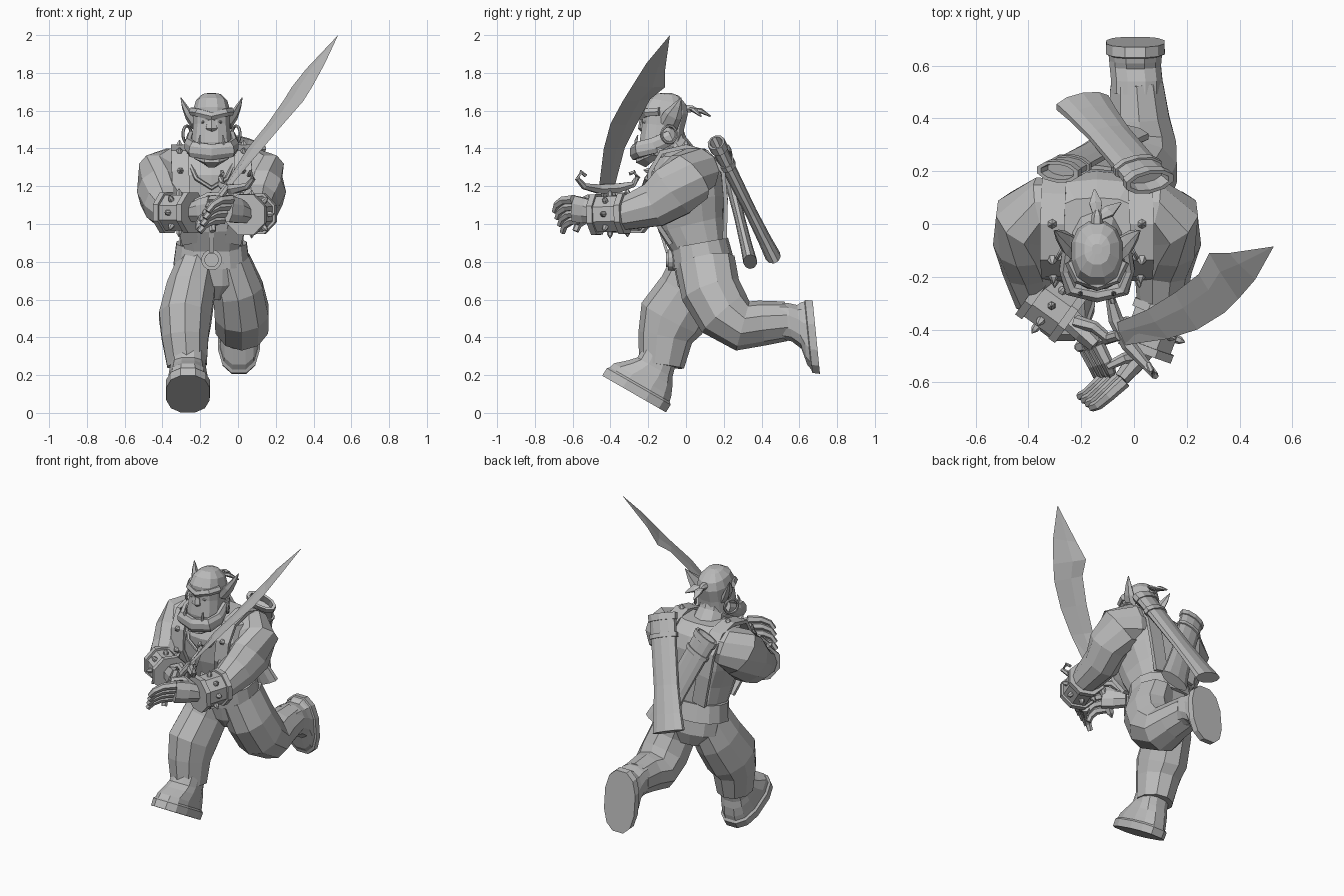
import bpy, bmesh
from math import sin, cos, pi, copysign
from mathutils import Vector

default = bpy.data.objects.get("Cube")
if default:
    bpy.data.objects.remove(default, do_unlink=True)

# One clay grey material for every part
clay = bpy.data.materials.new("clay_grey")
clay.use_nodes = True
clay.diffuse_color = (.5, .5, .5, 1)
clay.node_tree.nodes["Principled BSDF"].inputs["Base Color"].default_value = clay.diffuse_color

X, Y, Z = Vector((1, 0, 0)), Vector((0, 1, 0)), Vector((0, 0, 1))
MID = -.14          # x of the body's own centre line
SIDES = (("right", -1), ("left", 1))


def finish(name, bm):
    """Turn a bmesh into a flat shaded object."""
    bmesh.ops.recalc_face_normals(bm, faces=bm.faces)
    mesh = bpy.data.meshes.new(name)
    bm.to_mesh(mesh)
    bm.free()
    mesh.materials.append(clay)
    obj = bpy.data.objects.new(name, mesh)
    bpy.context.scene.collection.objects.link(obj)
    return obj


def tube(name, rows, ref=X, n=10, power=1.0, axis=None):
    """Loft oval rings along a path; rows are (x, y, z, radius along ref, other radius).
    A fixed axis keeps all the rings parallel."""
    bm = bmesh.new()
    path = [Vector(row[:3]) for row in rows]
    rings = []
    for i, row in enumerate(rows):
        along = (axis or path[min(i + 1, len(path) - 1)] - path[max(i - 1, 0)]).normalized()
        u = (ref - along * ref.dot(along)).normalized()
        v = along.cross(u)
        ring = []
        for k in range(n):
            a = 2 * pi * (k + .5) / n
            c, s = (copysign(abs(f) ** power, f) for f in (cos(a), sin(a)))
            ring.append(bm.verts.new(path[i] + u * c * row[3] + v * s * row[-1]))
        rings.append(ring)
    for low, high in zip(rings, rings[1:]):
        for k in range(n):
            j = (k + 1) % n
            bm.faces.new((low[k], low[j], high[j], high[k]))
    bm.faces.new(rings[0][::-1])
    bm.faces.new(rings[-1])
    return finish(name, bm)


def rope(name, points, r, ref=X, n=6, tip=1.0):
    """Tube of even radius, optionally thinning to its end."""
    last = len(points) - 1
    return tube(name, [(*p, r * (1 + (tip - 1) * i / last)) for i, p in enumerate(points)], ref, n)


def stud(name, place, direction, r=.02):
    """Pointed metal stud."""
    d = Vector(direction).normalized()
    p = Vector(place)
    ref = Z if abs(d.z) < .9 else X
    return tube(name, [(*(p - d * r), r), (*(p + d * r * .6), r * .8), (*(p + d * r * 1.6), r * .1)], ref, 6)


def body(rows):
    """Rows on the body centre line given as (y, z, rx, ry)."""
    return [(MID, *row) for row in rows]


def sided(s, rows):
    """Rows measured outward from the centre line, on side s."""
    return [(MID + s * row[0], *row[1:]) for row in rows]


# Torso, hips, belt and neck
tube("torso", body([(.07, .88, .165, .145), (.03, 1, .18, .18), (.01, 1.13, .22, .2), (0, 1.26, .24, .2),
                    (.01, 1.35, .22, .16), (.01, 1.4, .15, .09)]), n=14, power=.7)
tube("hips", body([(.12, .62, .1, .1), (.1, .7, .18, .15), (.08, .82, .19, .155)]), n=12, power=.85)
tube("belt", body([(.09, .79, .205, .165), (.07, .9, .19, .155)]), n=14, power=.85)
tube("neck", body([(-.03, 1.34, .11, .1), (-.08, 1.42, .09, .09), (-.11, 1.5, .08, .09)]))

# Buckle medallion with a hanging strip
rope("buckle_rim", [(MID, -.05, .81), (MID, -.095, .81)], .055, n=14)
rope("buckle_disc", [(MID, -.095, .81), (MID, -.105, .81)], .038, n=14)
tube("buckle_strip", [(MID, -.155, 1.02, .02, .01), (MID, -.1, .85, .02, .01)], n=4)

# Trousers
tube("right_trouser", [(-.21, .08, .8, .11, .15), (-.25, .02, .65, .135, .165), (-.28, -.075, .5, .145, .18),
                       (-.28, -.11, .4, .13, .145), (-.27, -.13, .25, .11, .12)])
tube("left_trouser", [(-.05, .1, .8, .12, .16), (-.0, .13, .65, .14, .16), (.02, .2, .53, .15, .155),
                      (.02, .3, .46, .147, .135), (.02, .4, .475, .12, .12), (.01, .53, .485, .105, .105)])

# Boots, lofted from the sole up to the shaft
tube("right_boot", [(-.265, -.275, .1, .118, .2), (-.265, -.25, .14, .12, .2), (-.265, -.245, .15, .108, .188),
                    (-.265, -.23, .175, .105, .18), (-.265, -.19, .21, .1, .14), (-.265, -.165, .24, .095, .11),
                    (-.265, -.14, .3, .095, .1)], n=12, power=.8, axis=Vector((0, .5, .87)))
tube("left_boot", [(.005, .69, .4, .113, .2), (.005, .65, .405, .115, .2), (.005, .645, .41, .104, .186),
                   (.005, .625, .42, .102, .17), (.005, .6, .455, .1, .12), (.01, .55, .48, .1, .105),
                   (.01, .5, .485, .1, .1)], n=12, power=.8, axis=Vector((0, -.995, -.1)))

# Arms; only the wrists differ
wrists = {"right": (-.375, -.265, 1.06), "left": (.1, -.33, 1.055)}
cuffs = {"right": (-.25, -.355, 1.06), "left": (.045, -.475, 1.05)}
for side, s in SIDES:
    rows = sided(s, [(.1, .06, 1.29, .1, .11), (.2, .05, 1.28, .13, .13), (.265, .02, 1.25, .15, .13),
                     (.275, -.07, 1.17, .15, .12), (.25, -.17, 1.1, .125, .11)])
    tube(side + "_arm", rows + [(*wrists[side], .09), (*cuffs[side], .06)], Z)

    # Studded bracer with raised rims
    a, b = Vector(wrists[side]), Vector(cuffs[side])
    axis = (b - a).normalized()
    across = axis.cross(Z).normalized()
    rope(side + "_bracer", [a, b], .102, Z, 8)
    for label, end in (("back", a), ("front", b)):
        rope(f"{side}_bracer_{label}_rim", [end - axis * .016, end + axis * .016], .116, Z, 8)
    for k in range(8):
        out = Z * cos(k * pi / 4) + across * sin(k * pi / 4)
        stud(f"{side}_bracer_stud_{k}", (a + b) / 2 + out * .1, out, .018)

# Open left hand reaching forward over the grip
tube("left_palm", [(.05, -.46, 1.05, .05, .045), (.0, -.53, 1.07, .07, .04), (-.05, -.59, 1.08, .075, .03)], Z, 8)
for k in range(4):
    x, y, z = -.035 - .015 * k, -.595 + .014 * k, 1.13 - .036 * k
    rope(f"left_finger_{k}", [(x, y, z), (x - .06, y - .055, z - .005), (x - .1, y - .09, z - .03),
                              (x - .125, y - .1, z - .065)], .026, Z, tip=.65)
rope("left_thumb", [(.01, -.5, 1.1), (-.04, -.51, 1.14), (-.1, -.54, 1.13)], .026, Z, tip=.6)

# Right hand reaching across the grip
tube("right_palm", [(-.25, -.355, 1.06, .05, .045), (-.19, -.41, 1.07, .07, .045), (-.14, -.46, 1.08, .075, .035)], Z, 8)
for k in range(4):
    x, y, z = -.135 - .016 * k, -.46 - .005 * k, 1.13 - .036 * k
    rope(f"right_finger_{k}", [(x, y, z), (x + .03, y - .06, z), (x + .045, y - .095, z - .025),
                               (x + .05, y - .11, z - .06)], .026, Z, tip=.7)
rope("right_thumb", [(-.22, -.37, 1.11), (-.15, -.39, 1.15), (-.09, -.44, 1.15)], .026, Z, tip=.7)

# Shoulder straps running from belt to belt, with studs
strap_line = [(.11, -.085, .9), (.135, -.15, 1.0), (.16, -.205, 1.15), (.165, -.19, 1.28), (.17, -.13, 1.38),
              (.17, 0, 1.41), (.165, .11, 1.38), (.16, .195, 1.28), (.14, .21, 1.13), (.1, .205, .93)]
for side, s in SIDES:
    tube(side + "_strap", sided(s, [(*p, .065, .016) for p in strap_line]), n=4)
    for k, (x, y, z) in enumerate(strap_line[2:6]):
        stud(f"{side}_strap_stud_{k}", (MID + s * x, y, z), (0, y, max(z - 1.25, 0)), .022)

# Necklace
drop = [(.13, -.12, 1.35), (.08, -.21, 1.24), (0, -.225, 1.19)]
rope("necklace", sided(-1, drop) + sided(1, drop)[-2::-1], .012, Y)

# Head
tube("head", body([(-.14, 1.36, .09, .1), (-.135, 1.42, .11, .115), (-.12, 1.52, .1, .115), (-.11, 1.6, .1, .125),
                   (-.1, 1.65, .085, .105), (-.095, 1.685, .05, .06), (-.095, 1.693, .02, .02)]), n=12, power=.85)
tube("nose", body([(-.2, 1.56, .015, .02), (-.225, 1.54, .022, .025), (-.235, 1.51, .035, .02), (-.21, 1.49, .02, .02)]), n=6)
tube("upper_lip", body([(-.2, 1.43, .08, .045), (-.2, 1.48, .06, .04)]), n=8)
brow = [(.1, -.14, 1.595), (.07, -.205, 1.59), (0, -.23, 1.57)]
rope("brow", sided(-1, brow) + sided(1, brow)[-2::-1], .024, Z)

# Jutting lower jaw, a horseshoe around the mouth
jaw = [(.105, -.08, 1.46, .04, .025), (.12, -.17, 1.415, .045, .025), (.1, -.245, 1.395, .045, .03),
       (0, -.27, 1.38, .045, .03)]
tube("lower_jaw", sided(-1, jaw) + sided(1, jaw)[-2::-1], Z, 8)
tube("chin", body([(-.17, 1.335, .05, .06), (-.19, 1.36, .1, .09), (-.2, 1.4, .1, .07)]), n=8)

for side, s in SIDES:
    # Tusk, pointed ear, eye and earring
    rope(side + "_tusk", sided(s, [(.06, -.26, 1.4), (.065, -.265, 1.44), (.06, -.255, 1.47)]), .014, X, tip=.2)
    tube(side + "_ear", sided(s, [(.085, -.095, 1.525, .025, .055), (.12, -.07, 1.575, .022, .05),
                                  (.145, -.045, 1.625, .014, .026), (.163, -.025, 1.67, .002)]), n=6)
    stud(side + "_eye", (MID + s * .045, -.21, 1.54), -Y, .014)
    bpy.ops.mesh.primitive_torus_add(location=(MID + s * .13, -.09, 1.475), rotation=(0, pi / 2, s * .5),
                                     major_radius=.045, minor_radius=.008, major_segments=14, minor_segments=6)
    ring = bpy.context.object
    ring.name = side + "_earring"
    ring.data.materials.append(clay)

# Knotted cloth tails behind the head
stud("headcloth_knot", (MID, .02, 1.61), Y, .025)
for name, x, y in (("long", -.15, .13), ("short", -.05, .08)):
    tube(name + "_cloth_tail", [(MID, .02, 1.61, .012, .008), ((MID + x) / 2, y * .6, 1.6, .028, .014),
                                (x, y, 1.57, .004, .004)], n=6)

# Curved sword blade: pairs of (back edge, cutting edge) up to the tip
blade_rows = [((-.08, -.38, 1.19), (-.04, -.46, 1.2)), ((.05, -.325, 1.4), (.13, -.435, 1.4)),
              ((.155, -.26, 1.53), (.24, -.4, 1.53)), ((.245, -.19, 1.66), (.345, -.335, 1.65)),
              ((.285, -.11, 1.725), (.395, -.285, 1.73)), ((.36, -.11, 1.82), (.46, -.21, 1.85))]
bm = bmesh.new()
rings = []
for back, edge in blade_rows:
    back, edge = Vector(back), Vector(edge)
    bulge = (edge - back).cross(Vector((.58, .33, .8))).normalized() * .005
    centre = back.lerp(edge, .4)
    rings.append([bm.verts.new(p) for p in (back, centre + bulge, edge, centre - bulge)])
tip = bm.verts.new((.53, -.085, 2))
bm.faces.new(rings[0])
for low, high in zip(rings, rings[1:]):
    for k in range(4):
        j = (k + 1) % 4
        bm.faces.new((low[k], low[j], high[j], high[k]))
for k in range(4):
    bm.faces.new((rings[-1][k], rings[-1][(k + 1) % 4], tip))
finish("sword_blade", bm)

# Sword guard with curled ends, grip and pommel
tube("sword_guard", [(.055, -.53, 1.255, .01), (.065, -.555, 1.275, .012), (.08, -.575, 1.24, .014),
                     (.05, -.54, 1.2, .018), (-.02, -.46, 1.185, .028), (-.07, -.36, 1.19, .028),
                     (-.09, -.28, 1.21, .018), (-.09, -.255, 1.25, .014), (-.085, -.275, 1.275, .012),
                     (-.08, -.3, 1.265, .01)], Z, 6)
rope("sword_grip", [(-.055, -.42, 1.2), (-.19, -.46, 1.02)], .022, Y, 8)
stud("sword_pommel", (-.195, -.462, 1.01), (-.6, -.2, -.8), .03)

# Two crossed scabbards on the back: hollow mouth, two raised bands, flared end
profile = [(.06, .072, .03), (-.02, .08, .034), (-.02, .1, .048), (.04, .098, .048), (.04, .09, .04),
           (.15, .088, .038), (.15, .098, .046), (.19, .097, .046), (.19, .087, .037), (.6, .086, .032),
           (.85, .098, .036), (1, .11, .042)]
for name, mouth, end, size in (("long", (.055, .165, 1.42), (-.195, .46, .83), 1),
                               ("short", (-.285, .2, 1.38), (-.03, .34, .8), .88)):
    mouth, end = Vector(mouth), Vector(end)
    tube(name + "_scabbard", [(*mouth.lerp(end, f), w * size, d * size) for f, w, d in profile], axis=end - mouth)
